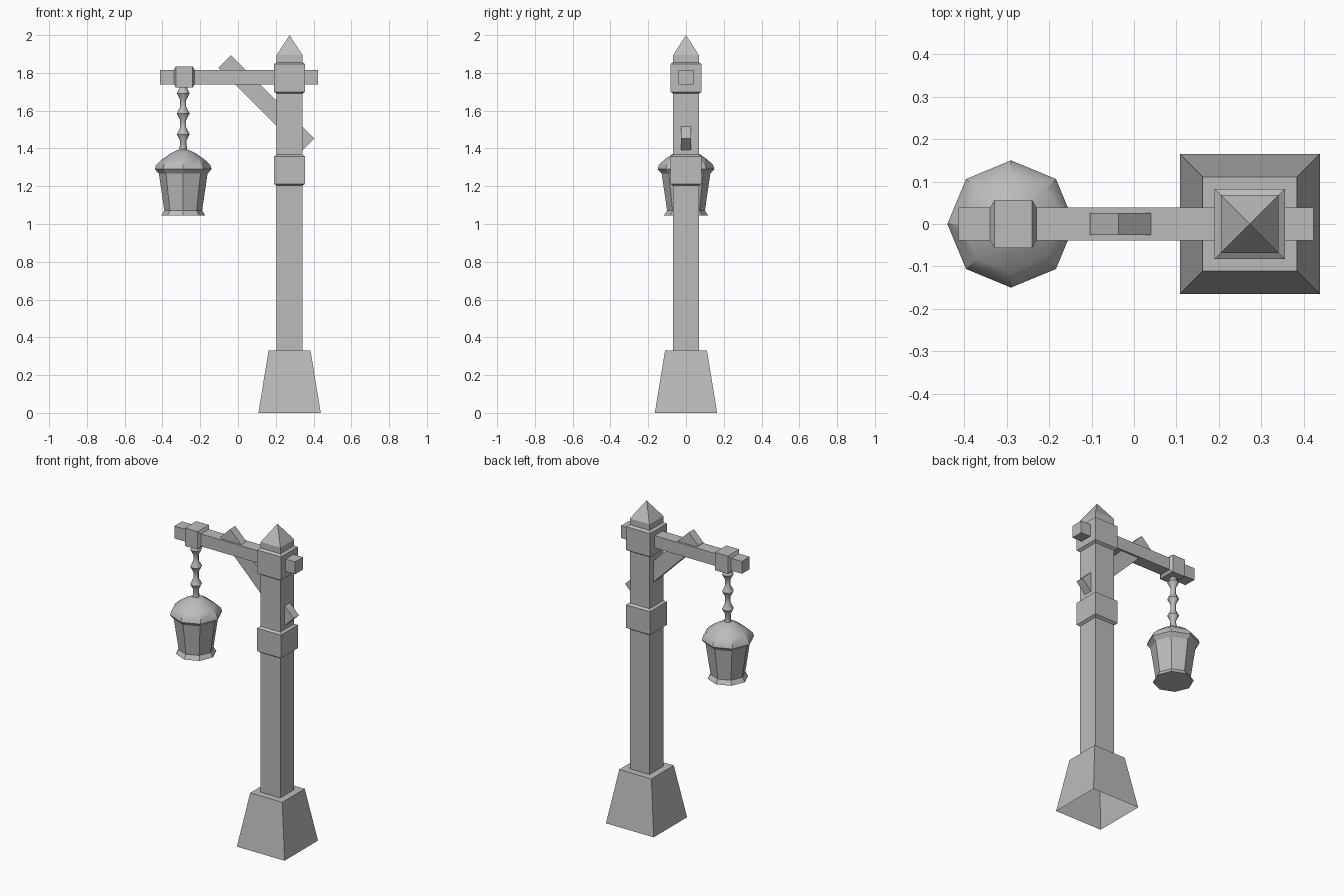
import bpy, bmesh, math
from mathutils import Matrix, Vector

cube = bpy.data.objects.get("Cube")
if cube:
    bpy.data.objects.remove(cube, do_unlink=True)

grey = bpy.data.materials.new("stone_grey")
grey.use_nodes = True
COLOUR = (0.5, 0.5, 0.5, 1)
grey.diffuse_color = COLOUR
grey.node_tree.nodes["Principled BSDF"].inputs["Base Color"].default_value = COLOUR

POST_X = 0.273
LAMP_X = -0.29
BEAM_Z = 1.778


def finish(name, bm, smooth=None):
    bmesh.ops.remove_doubles(bm, verts=bm.verts, dist=1e-5)
    bmesh.ops.recalc_face_normals(bm, faces=bm.faces)
    mesh = bpy.data.meshes.new(name)
    bm.to_mesh(mesh)
    bm.free()
    mesh.materials.append(grey)
    obj = bpy.data.objects.new(name, mesh)
    bpy.context.collection.objects.link(obj)
    if smooth:
        bpy.ops.object.select_all(action='DESELECT')
        obj.select_set(True)
        bpy.context.view_layer.objects.active = obj
        bpy.ops.object.shade_smooth_by_angle(angle=math.radians(smooth))
    return obj


def stack(name, profile, x, sides=4, bottom=True, top=True, smooth=None, matrix=None):
    """Rings of (radius, height); four-sided radii are half widths."""
    bm = bmesh.new()
    square = sides == 4
    scale, turn = (math.sqrt(2), math.pi / 4) if square else (1, 0)
    rings = []
    for r, z in profile:
        angles = [turn + math.tau * i / sides for i in range(sides)]
        rings.append([bm.verts.new((r * scale * math.cos(a), r * scale * math.sin(a), z))
                      for a in angles])
    for low, high in zip(rings, rings[1:]):
        for i in range(sides):
            j = (i + 1) % sides
            bm.faces.new((low[i], low[j], high[j], high[i]))
    if bottom:
        bm.faces.new(rings[0])
    if top:
        bm.faces.new(rings[-1])
    bm.transform(matrix or Matrix.Translation((x, 0, 0)))
    return finish(name, bm, smooth)


def band(half, core, low, high, lip=0.01):
    """Profile of a square band whose rims slope in to the core."""
    return [(core, low - lip), (half, low), (half, high), (core, high + lip)]


# Footing, hollow underneath
stack("footing", [(0.165, 0), (0.111, 0.33)], POST_X, bottom=False)

# Post, pointed cap and two collars
stack("post", [(0.068, 0.33), (0.068, 1.86)], POST_X)
stack("post_cap", [(0.068, 1.86), (0.068, 1.895), (0, 2)], POST_X, top=False)
stack("lower_collar", band(0.083, 0.068, 1.213, 1.357), POST_X)
stack("upper_collar", band(0.083, 0.068, 1.70, 1.846), POST_X)

# Cross beam and the band that carries the chain, both laid along x
along_x = Matrix.Translation((0, 0, BEAM_Z)) @ Matrix.Rotation(math.pi / 2, 4, 'Y')
stack("beam", [(0.0385, -0.414), (0.0385, 0.423)], 0, matrix=along_x)
stack("chain_band", band(0.056, 0.039, -0.329, -0.24), 0, matrix=along_x)

# Diagonal brace through beam and post
bm = bmesh.new()
bmesh.ops.create_cube(bm, size=1)
start, end = Vector((-0.07, 0, 1.86)), Vector((0.37, 0, 1.42))
bm.transform(Matrix.Translation((start + end) / 2)
             @ Matrix.Rotation(math.pi / 4, 4, 'Y')
             @ Matrix.Diagonal(((end - start).length, 0.052, 0.094, 1)))
finish("brace", bm)

# Chain of three beads
chain = [(0.02, 1.395)]
for z in (1.475, 1.585, 1.692):
    chain += [(0.016, z - 0.035), (0.034, z), (0.016, z + 0.035)]
stack("chain", chain, LAMP_X, sides=8, smooth=45)

# Lantern: domed lid, tapered body and flared foot
stack("lantern_lid", [(0.125, 1.262), (0.15, 1.29), (0.144, 1.312), (0.115, 1.34),
                      (0.065, 1.375), (0, 1.405)],
      LAMP_X, sides=8, top=False, smooth=32)
stack("lantern_body", [(0.1, 1.07), (0.13, 1.275)], LAMP_X, sides=8)
stack("lantern_foot", [(0.117, 1.045), (0.1, 1.072)], LAMP_X, sides=8)
